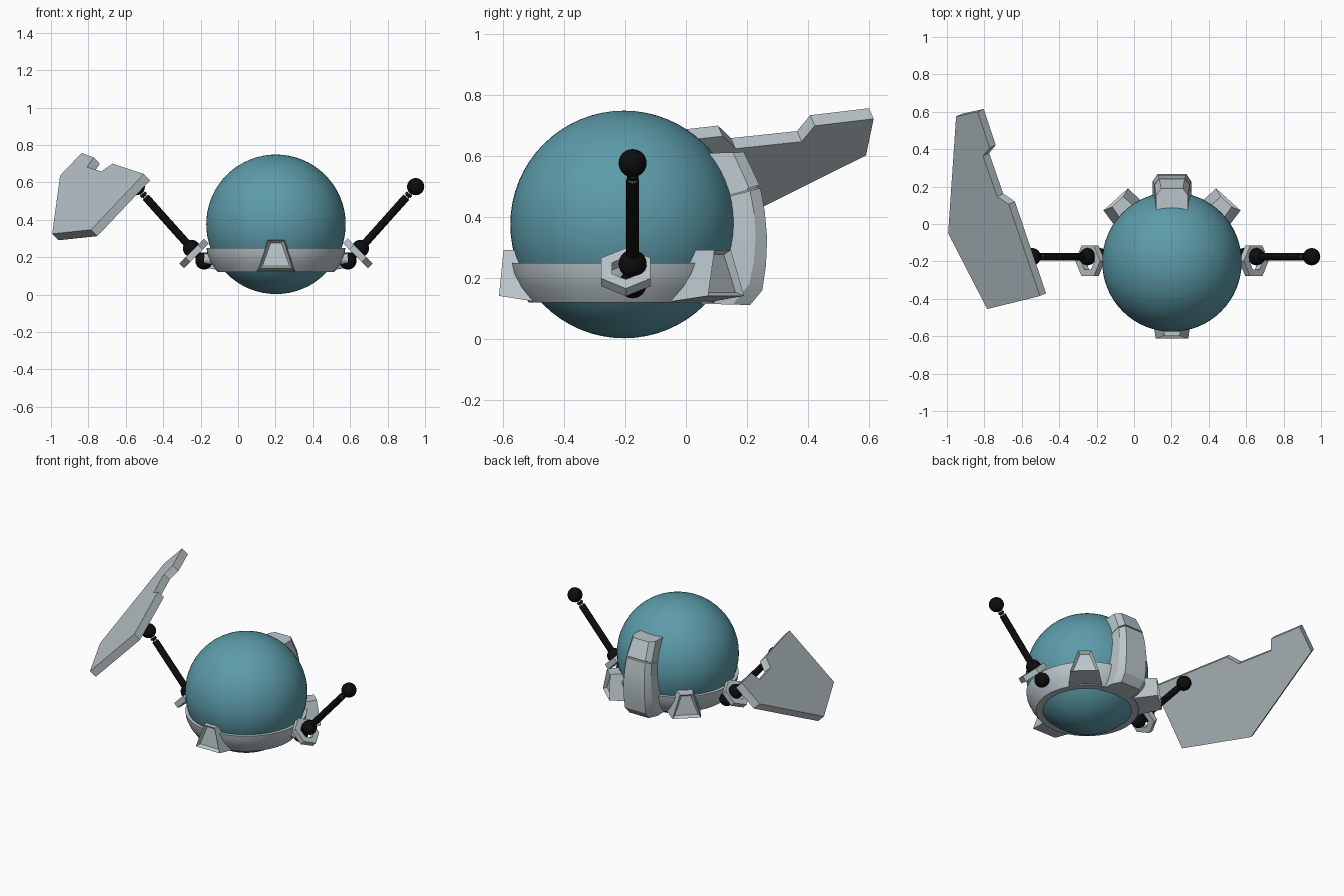
import bpy, bmesh, math
from mathutils import Vector, Matrix

if "Cube" in bpy.data.objects:
    bpy.data.objects.remove(bpy.data.objects["Cube"])

CX, CY, CZ, R = 0.203, -0.203, 0.376, 0.373


def material(name, rgb):
    m = bpy.data.materials.new(name)
    m.diffuse_color = (*rgb, 1)
    m.use_nodes = True
    m.node_tree.nodes["Principled BSDF"].inputs["Base Color"].default_value = m.diffuse_color
    return m


TEAL = material("teal", (0.107, 0.33, 0.40))
GREY = material("light_grey", (0.50, 0.57, 0.60))
BLACK = material("black", (0.004, 0.004, 0.004))


def finish(name, bm, mat, angle=None):
    bmesh.ops.recalc_face_normals(bm, faces=bm.faces[:])
    me = bpy.data.meshes.new(name)
    bm.to_mesh(me)
    bm.free()
    me.materials.append(mat)
    if angle:
        for p in me.polygons:
            p.use_smooth = True
        me.set_sharp_from_angle(angle=math.radians(angle))
    ob = bpy.data.objects.new(name, me)
    bpy.context.collection.objects.link(ob)
    return ob


def ball(name, c, r, mat, seg=32):
    bm = bmesh.new()
    bmesh.ops.create_uvsphere(bm, u_segments=seg, v_segments=seg // 2, radius=r,
                              matrix=Matrix.Translation(c))
    finish(name, bm, mat, 60)


def lathe(name, profile, origin, axis, mat, seg, spin=0.0, angle=None):
    """Closed (radius, height) profile swept round an axis."""
    rot = Vector(axis).to_track_quat('Z', 'Y').to_matrix()
    bm = bmesh.new()
    rings = []
    for i in range(seg):
        a = spin + 2 * math.pi * i / seg
        rings.append([bm.verts.new(Vector(origin) + rot @ Vector(
            (r * math.cos(a), r * math.sin(a), h))) for r, h in profile])
    n = len(profile)
    for i in range(seg):
        p, q = rings[i], rings[(i + 1) % seg]
        for k in range(n):
            bm.faces.new((p[k], q[k], q[(k + 1) % n], p[(k + 1) % n]))
    finish(name, bm, mat, angle)


def rod(name, a, b, r, mat):
    a, b = Vector(a), Vector(b)
    bm = bmesh.new()
    m = Matrix.Translation((a + b) / 2) @ (b - a).to_track_quat('Z', 'Y').to_matrix().to_4x4()
    bmesh.ops.create_cone(bm, cap_ends=True, segments=20, radius1=r, radius2=r,
                          depth=(b - a).length, matrix=m)
    finish(name, bm, mat, 40)


# Main globe and the band round its lower half
ball("globe", (CX, CY, CZ), R, TEAL, 64)
lathe("lower_band", [(0.345, 0.25), (0.372, 0.25), (0.366, 0.215), (0.347, 0.17),
                     (0.312, 0.12), (0.265, 0.12)],
      (CX, CY, 0), (0, 0, 1), GREY, 64, angle=35)


# Trapezoid ports with a recessed face
def port(name, azimuth, reach):
    u = Vector((math.cos(azimuth), math.sin(azimuth), 0))
    t = Vector((-u.y, u.x, 0))
    o = Vector((CX, CY, 0))

    def trapezoid(bm, r_low, r_high, w_low, w_high, low, high):
        return [bm.verts.new(o + u * r + t * w + Vector((0, 0, z))) for r, w, z in
                ((r_low, -w_low, low), (r_low, w_low, low),
                 (r_high, w_high, high), (r_high, -w_high, high))]

    bm = bmesh.new()
    outer = trapezoid(bm, reach, reach - 0.015, 0.088, 0.040, 0.142, 0.293)
    inner = trapezoid(bm, 0.27, 0.30, 0.105, 0.055, 0.12, 0.293)
    front = bm.faces.new(outer)
    bm.faces.new(inner[::-1])
    for k in range(4):
        j = (k + 1) % 4
        bm.faces.new((outer[k], inner[k], inner[j], outer[j]))
    bmesh.ops.recalc_face_normals(bm, faces=bm.faces[:])
    bmesh.ops.inset_region(bm, faces=[front], thickness=0.02, depth=0)
    bmesh.ops.translate(bm, verts=front.verts[:], vec=-u * 0.022)
    finish(name, bm, GREY)


port("front_port", math.radians(-90), 0.41)
port("rear_right_port", math.radians(48), 0.45)
port("rear_left_port", math.radians(132), 0.45)

# Curved rear spine with a groove near its top: (y, z, outer half width, inner half width)
spine = [(0.19, 0.613, 0.058, 0.085), (0.241, 0.505, 0.068, 0.094),
         (0.232, 0.503, 0.064, 0.090), (0.233, 0.497, 0.064, 0.090),
         (0.244, 0.495, 0.069, 0.095), (0.258, 0.42, 0.074, 0.099),
         (0.266, 0.33, 0.078, 0.103), (0.262, 0.24, 0.080, 0.105),
         (0.25, 0.16, 0.078, 0.105), (0.21, 0.112, 0.072, 0.100)]
bm = bmesh.new()
rings = []
for i, (y, z, wo, wi) in enumerate(spine):
    d = Vector((0, y - CY, z - CZ)).normalized() * 0.345
    iy, iz = CY + d.y, CZ + d.z
    if i == 0:
        iy, iz = 0.07, 0.61
    elif i == len(spine) - 1:
        iy, iz = 0.02, 0.117
    my, mz = y + (iy - y) * 0.3, z + (iz - z) * 0.3
    rings.append([bm.verts.new((CX + w, a, b)) for w, a, b in
                  ((-wo, y, z), (wo, y, z), (wi, my, mz), (wi, iy, iz),
                   (-wi, iy, iz), (-wi, my, mz))])
for p, q in zip(rings, rings[1:]):
    for k in range(6):
        j = (k + 1) % 6
        bm.faces.new((p[k], p[j], q[j], q[k]))
bm.faces.new(rings[0])
bm.faces.new(rings[-1][::-1])
finish("rear_spine", bm, GREY, 25)

# Arms: ball joints, hexagonal bracket, rod with a ringed neck
for s, side in ((1, "right"), (-1, "left")):
    def at(dx, z):
        return Vector((CX + s * dx, -0.175, z))

    low, elbow, tip = at(0.385, 0.18), at(0.452, 0.247), at(0.747, 0.577)
    for label, c in (("socket", low), ("elbow", elbow), ("tip", tip)):
        ball(f"{side}_{label}_ball", c, 0.046, BLACK)
    rod(f"{side}_arm_link", low, elbow, 0.02, BLACK)
    rod(f"{side}_arm_rod", elbow, elbow.lerp(tip, 0.83), 0.021, BLACK)
    rod(f"{side}_arm_neck", elbow.lerp(tip, 0.8), tip, 0.012, BLACK)
    rod(f"{side}_arm_collar", elbow.lerp(tip, 0.855), elbow.lerp(tip, 0.885), 0.019, BLACK)
    for k, f in enumerate((0.83, 0.885)):
        rod(f"{side}_neck_ring_{k + 1}", elbow.lerp(tip, f), elbow.lerp(tip, f + 0.012),
            0.015, GREY)
    lathe(f"{side}_bracket", [(0.052, -0.018), (0.094, -0.018), (0.094, 0.018), (0.052, 0.018)],
          (CX + s * 0.438, -0.197, 0.22), (s, 0, 1), GREY, 6, spin=math.pi / 2 if s > 0 else -math.pi / 2)
    # Mount between the band and the bracket
    rod(f"{side}_bracket_mount", (CX + s * 0.33, -0.197, 0.19), (CX + s * 0.385, -0.197, 0.19),
        0.03, GREY)

# Notched flat wing on the left arm: (y, z) outline lying in a tilted plane
n = Vector((-0.655, -0.30, 0.69)).normalized()
outline = [(0.60, 0.757), (0.407, 0.734), (0.364, 0.682), (0.147, 0.659), (0.105, 0.70),
           (-0.385, 0.645), (-0.455, 0.347), (-0.05, 0.325), (0.575, 0.637)]
bm = bmesh.new()
top = [bm.verts.new((-(0.89 + 0.30 * y - 0.69 * z) / 0.655, y, z)) for y, z in outline]
face = bm.faces.new(top)
ext = bmesh.ops.extrude_face_region(bm, geom=[face], use_keep_orig=True)
bmesh.ops.translate(bm, vec=-n * 0.05,
                    verts=[v for v in ext["geom"] if isinstance(v, bmesh.types.BMVert)])
finish("wing_plate", bm, GREY)
